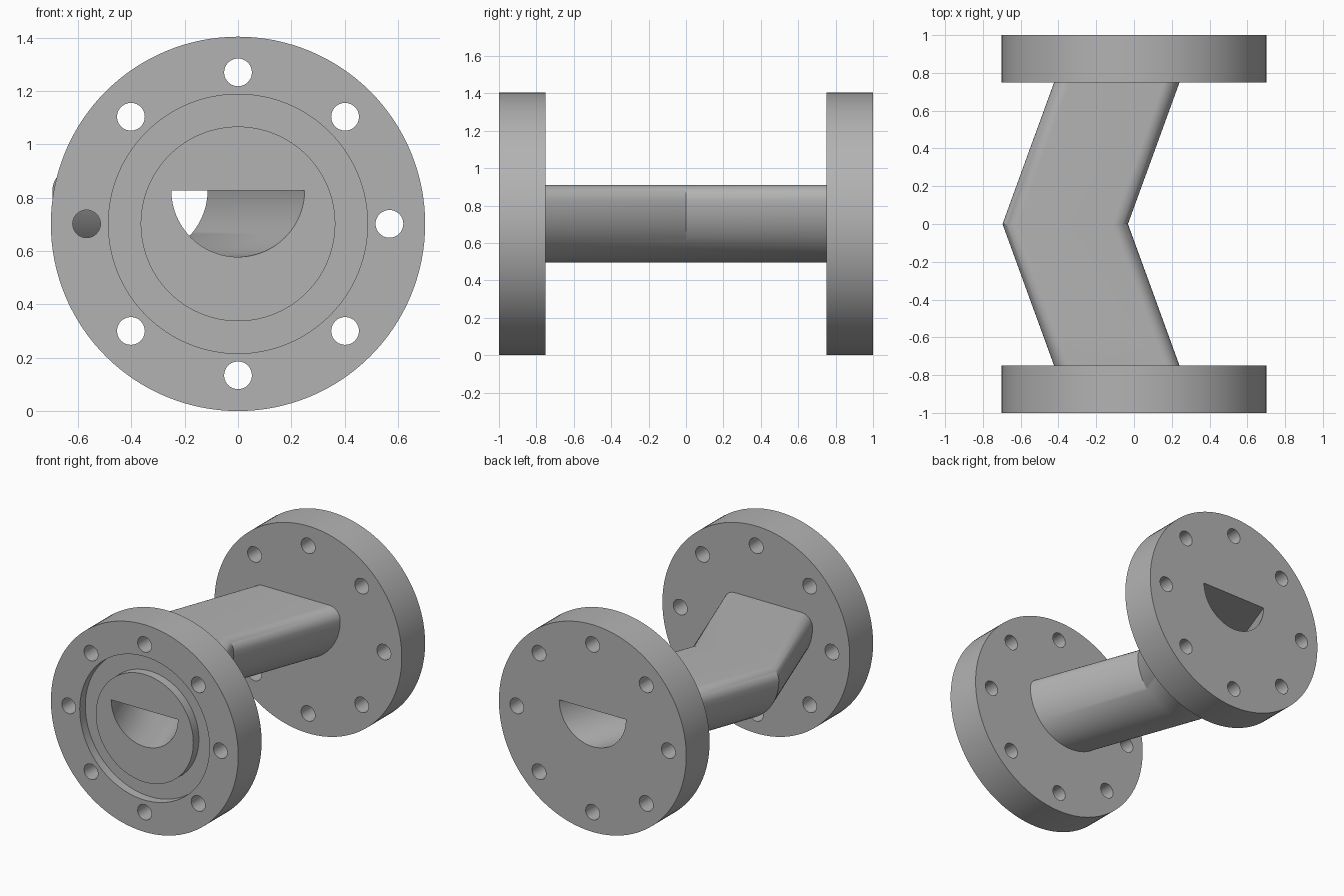
import bpy, bmesh
from math import sin, cos, pi, tan, radians
from mathutils import Matrix, Vector

AXIS_Z = 0.702          # height of the flange axis
FLAT_Z = 0.828          # flat top of the channel, centre of its round bottom
BORE, WALL = 0.25, 0.082
BEND = tan(radians(20))

cube = bpy.data.objects.get("Cube")
if cube:
    bpy.data.objects.remove(cube, do_unlink=True)

metal = bpy.data.materials.new("plain_grey")
metal.use_nodes = True
grey = (0.45, 0.45, 0.45, 1)
metal.diffuse_color = grey
metal.node_tree.nodes["Principled BSDF"].inputs["Base Color"].default_value = grey


def make_object(name, bm):
    bmesh.ops.recalc_face_normals(bm, faces=bm.faces)
    mesh = bpy.data.meshes.new(name)
    bm.to_mesh(mesh)
    bm.free()
    mesh.materials.append(metal)
    obj = bpy.data.objects.new(name, mesh)
    bpy.context.collection.objects.link(obj)
    return obj


def arc(cx, radius, start, end, steps):
    angles = [start + (end - start) * i / steps for i in range(steps + 1)]
    return [(cx + radius * cos(a), FLAT_Z + radius * sin(a)) for a in angles]


def sweep(bm, section, half_length, capped=False):
    """Carry a section along the bent path, mitred in the middle."""
    rings = []
    for y in (-half_length, 0, half_length):
        shift = -BEND * (1 - abs(y))
        rings.append([bm.verts.new((x + shift, y, z)) for x, z in section])
    for a, b in zip(rings, rings[1:]):
        for i in range(len(section)):
            j = (i + 1) % len(section)
            bm.faces.new((a[i], a[j], b[j], b[i]))
    if capped:
        bm.faces.new(rings[0])
        bm.faces.new(rings[-1])


def lathe(name, profile):
    """Turn a (radius, y) profile around the flange axis."""
    bm = bmesh.new()
    verts = [bm.verts.new((r, y, AXIS_Z)) for r, y in profile]
    edges = [bm.edges.new(pair) for pair in zip(verts, verts[1:])]
    bmesh.ops.spin(bm, geom=verts + edges, cent=(0, 0, AXIS_Z), axis=(0, 1, 0),
                   angle=2 * pi, steps=128, use_merge=True)
    bmesh.ops.remove_doubles(bm, verts=bm.verts, dist=1e-5)
    return make_object(name, bm)


def cut(obj, cutter):
    mod = obj.modifiers.new("cut", "BOOLEAN")
    mod.operation = "DIFFERENCE"
    mod.solver = "EXACT"
    mod.object = cutter
    bpy.context.view_layer.objects.active = obj
    bpy.ops.object.modifier_apply(modifier=mod.name)


# Half-round channel section, and the same section grown by the wall
inner = arc(0, BORE, pi, 2 * pi, 48)
outer = (arc(0, BORE + WALL, pi, 2 * pi, 48)
         + arc(BORE, WALL, 0, pi / 2, 12)[1:]
         + arc(-BORE, WALL, pi / 2, pi, 12)[:-1])

# Bent hollow pipe
bm = bmesh.new()
sweep(bm, outer, 0.75)
sweep(bm, inner, 0.75)
pipe = make_object("bent_pipe", bm)
# Bore walls face into the channel
bm = bmesh.new()
bm.from_mesh(pipe.data)
for face in bm.faces:
    c = face.calc_center_median()
    centre = Vector((-BEND * (1 - abs(c.y)), c.y, FLAT_Z - 0.08))
    is_bore = abs(c.x - centre.x) < BORE + 0.01 and FLAT_Z - BORE - 0.01 < c.z < FLAT_Z + 0.01
    is_bore = is_bore and (Vector((c.x - centre.x, c.z - FLAT_Z)).length < BORE + 0.02)
    if (face.normal.dot(c - centre) > 0) == is_bore:
        face.normal_flip()
bm.to_mesh(pipe.data)
bm.free()

# Flanges, the front one with a ring groove in its face
front = lathe("front_flange", [(0, -1), (0.365, -1), (0.365, -0.94), (0.486, -0.94),
                               (0.486, -1), (0.702, -1), (0.702, -0.75), (0, -0.75)])
rear = lathe("rear_flange", [(0, 0.75), (0.702, 0.75), (0.702, 1), (0, 1)])

# Cutters for the channel and the eight bolt holes
bm = bmesh.new()
sweep(bm, inner, 1.1, capped=True)
channel = make_object("channel_cutter", bm)
bm = bmesh.new()
for k in range(8):
    a = k * pi / 4
    place = Matrix.Translation((0.568 * cos(a), 0, AXIS_Z + 0.568 * sin(a)))
    bmesh.ops.create_cone(bm, cap_ends=True, segments=40, radius1=0.052, radius2=0.052,
                          depth=3, matrix=place @ Matrix.Rotation(pi / 2, 4, "X"))
bolts = make_object("bolt_hole_cutter", bm)

for flange in (front, rear):
    cut(flange, channel)
    cut(flange, bolts)
for cutter in (channel, bolts):
    bpy.data.objects.remove(cutter, do_unlink=True)

# Smooth round walls, sharp edges
bpy.ops.object.select_all(action="DESELECT")
for obj in (pipe, front, rear):
    obj.select_set(True)
bpy.context.view_layer.objects.active = pipe
bpy.ops.object.shade_smooth_by_angle(angle=radians(30))
